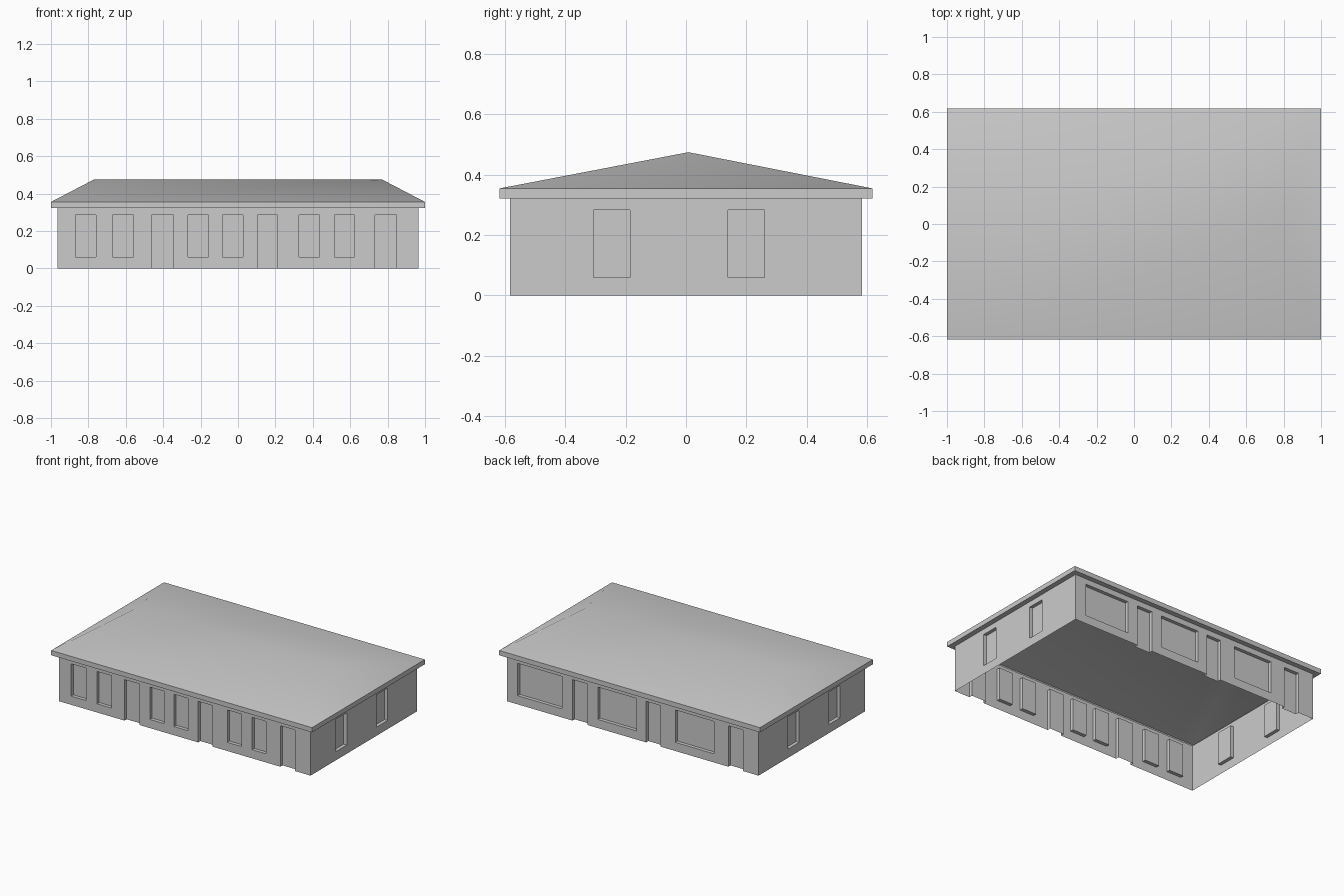
import bpy, bmesh, math
from mathutils import Matrix

cube = bpy.data.objects.get("Cube")
if cube:
    bpy.data.objects.remove(cube, do_unlink=True)

HALF_X, HALF_Y = 0.965, 0.584
WALL_TOP, HEAD, SILL = 0.322, 0.284, 0.06
DEPTH = 0.024

grey = bpy.data.materials.new("plain grey")
grey.use_nodes = True
colour = (0.6, 0.6, 0.6, 1)
grey.diffuse_color = colour
grey.node_tree.nodes["Principled BSDF"].inputs["Base Color"].default_value = colour


def finish(name, bm):
    mesh = bpy.data.meshes.new(name)
    bm.to_mesh(mesh)
    bm.free()
    mesh.materials.append(grey)
    obj = bpy.data.objects.new(name, mesh)
    bpy.context.collection.objects.link(obj)
    return obj


def quad(bm, *points):
    return bm.faces.new([bm.verts.new(p) for p in points])


def opening(bm, u0, u1, z0):
    """Recessed panel with its reveals; doors (z0 = 0) have no sill."""
    f, b = 0, DEPTH
    quad(bm, (u0, b, z0), (u1, b, z0), (u1, b, HEAD), (u0, b, HEAD))
    quad(bm, (u0, f, z0), (u0, b, z0), (u0, b, HEAD), (u0, f, HEAD))
    quad(bm, (u1, b, z0), (u1, f, z0), (u1, f, HEAD), (u1, b, HEAD))
    quad(bm, (u0, b, HEAD), (u1, b, HEAD), (u1, f, HEAD), (u0, f, HEAD))
    if z0 > 0:
        quad(bm, (u0, f, z0), (u1, f, z0), (u1, b, z0), (u0, b, z0))


def wall(name, half_length, offset, turn, windows, doors=()):
    """Thin wall facing -y, cut into columns at its openings, then turned."""
    bm = bmesh.new()
    sills = {span: SILL for span in windows} | {span: 0 for span in doors}
    cuts = sorted([-half_length, half_length] + [u for span in sills for u in span])
    rows = [0, SILL, HEAD, WALL_TOP]
    for u0, u1 in zip(cuts, cuts[1:]):
        z_open = sills.get((u0, u1))
        for z0, z1 in zip(rows, rows[1:]):
            if z_open is None or z1 <= z_open or z0 >= HEAD:
                quad(bm, (u0, 0, z0), (u1, 0, z0), (u1, 0, z1), (u0, 0, z1))
        if z_open is not None:
            opening(bm, u0, u1, z_open)
    bmesh.ops.remove_doubles(bm, verts=bm.verts, dist=0.0005)
    place = Matrix.Rotation(math.radians(turn), 4, "Z") @ Matrix.Translation((0, -offset, 0))
    bmesh.ops.transform(bm, matrix=place, verts=bm.verts)
    return finish(name, bm)


# Walls with windows and doors
doors = [(-0.462, -0.345), (0.103, 0.212), (0.733, 0.847)]
small_windows = [(-0.87, -0.758), (-0.672, -0.56), (-0.267, -0.158),
                 (-0.083, 0.027), (0.327, 0.437), (0.517, 0.622)]
wide_windows = [(-0.882, -0.54), (-0.267, 0.03), (0.327, 0.622)]
side_windows = [(-0.307, -0.186), (0.14, 0.26)]
wall("front_wall", HALF_X, HALF_Y, 0, small_windows, doors)
wall("back_wall", HALF_X, HALF_Y, 180, wide_windows, doors)
wall("left_wall", HALF_Y, HALF_X, 90, side_windows)
wall("right_wall", HALF_Y, HALF_X, 270, [(-b, -a) for a, b in reversed(side_windows)])

# Hipped roof shell: soffit ring outside the walls, fascia and four slopes
bm = bmesh.new()


def ring(half_x, half_y, z):
    return [bm.verts.new((sx * half_x, sy * half_y, z))
            for sx, sy in ((-1, -1), (1, -1), (1, 1), (-1, 1))]


inner = ring(HALF_X, HALF_Y, WALL_TOP)
low = ring(1, 0.618, WALL_TOP)
eave = ring(1, 0.618, 0.355)
ridge = [bm.verts.new((x, 0.008, 0.475)) for x in (-0.77, 0.77)]
for i in range(4):
    j = (i + 1) % 4
    bm.faces.new((inner[i], inner[j], low[j], low[i]))
    bm.faces.new((low[i], low[j], eave[j], eave[i]))
bm.faces.new((eave[0], eave[1], ridge[1], ridge[0]))
bm.faces.new((eave[1], eave[2], ridge[1]))
bm.faces.new((eave[2], eave[3], ridge[0], ridge[1]))
bm.faces.new((eave[3], eave[0], ridge[0]))
roof = finish("hipped_roof", bm)
bpy.ops.object.select_all(action="DESELECT")
roof.select_set(True)
bpy.context.view_layer.objects.active = roof
bpy.ops.object.shade_smooth_by_angle(angle=math.radians(40))
